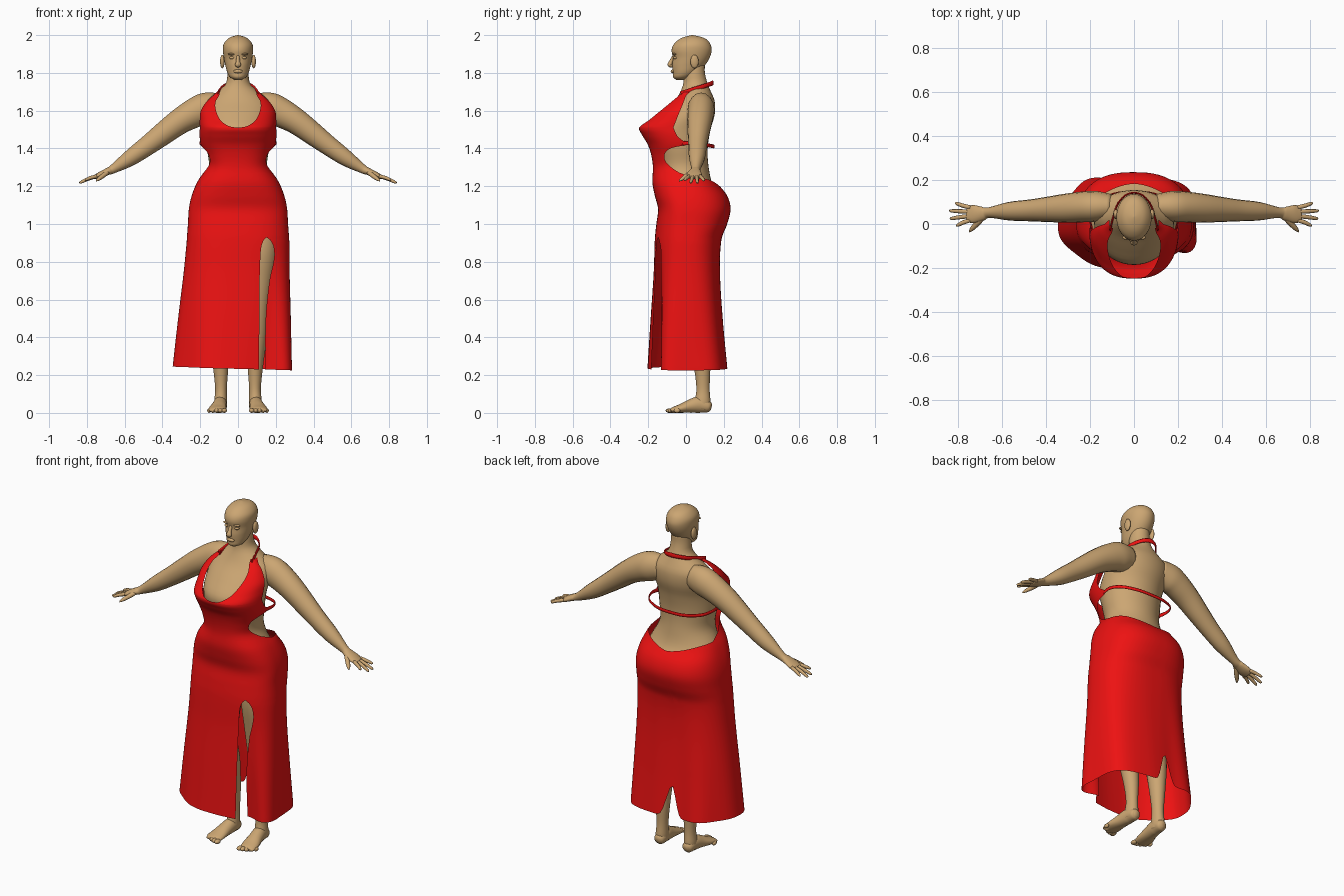
import bpy, bmesh
from math import sin, cos, pi, radians, exp, copysign
from mathutils import Vector


def material(name, rgb):
    m = bpy.data.materials.new(name)
    m.diffuse_color = (*rgb, 1)
    return m


SKIN = material("skin", (0.6, 0.38, 0.17))
RED = material("red_cloth", (0.85, 0.006, 0.006))


def at(table, u):
    """Smooth interpolation of a table of (key, values...)."""
    if u <= table[0][0]:
        return list(table[0][1:])
    if u >= table[-1][0]:
        return list(table[-1][1:])
    i = max(k for k in range(len(table) - 1) if table[k][0] <= u)
    p, q = table[i], table[i + 1]
    o, r = table[max(i - 1, 0)], table[min(i + 2, len(table) - 1)]
    h = q[0] - p[0]
    f = (u - p[0]) / h
    out = []
    for j in range(1, len(p)):
        m0 = (q[j] - o[j]) / (q[0] - o[0]) * h
        m1 = (r[j] - p[j]) / (r[0] - p[0]) * h
        out.append((2*f**3 - 3*f*f + 1)*p[j] + (f**3 - 2*f*f + f)*m0
                   + (3*f*f - 2*f**3)*q[j] + (f**3 - f*f)*m1)
    return out


def skin_rows(name, rows, mat, closed=True, caps=True):
    """Bridge rows of points into one smooth surface."""
    bm = bmesh.new()
    vs = [[bm.verts.new(p) for p in row] for row in rows]
    n = len(rows[0])
    for a, b in zip(vs, vs[1:]):
        for i in range(n if closed else n - 1):
            j = (i + 1) % n
            bm.faces.new((a[i], a[j], b[j], b[i]))
    if caps:
        bm.faces.new(vs[0])
        bm.faces.new(vs[-1])
    bmesh.ops.remove_doubles(bm, verts=bm.verts, dist=1e-5)
    bmesh.ops.recalc_face_normals(bm, faces=bm.faces)
    for f in bm.faces:
        f.smooth = True
    me = bpy.data.meshes.new(name)
    bm.to_mesh(me)
    bm.free()
    me.materials.append(mat)
    ob = bpy.data.objects.new(name, me)
    bpy.context.collection.objects.link(ob)
    return ob


def stack(name, table, steps=50, n=40):
    """Upright loft from (z, half width, front y, back y)."""
    rows = []
    for k in range(steps + 1):
        z = table[0][0] + (table[-1][0] - table[0][0]) * k / steps
        a, f, b = at(table, z)
        rows.append([(a*sin(2*pi*i/n), (f+b)/2 - (b-f)/2*cos(2*pi*i/n), z) for i in range(n)])
    return skin_rows(name, rows, SKIN)


def tube(name, pts, mat=SKIN, side=1, n=16, per=5):
    """Oval tube through (x, y, z, side radius, up radius)."""
    table = [(i, *p) for i, p in enumerate(pts)]
    rows, total = [], (len(pts) - 1) * per
    for k in range(total + 1):
        u = k / per
        x, y, z, w, h = at(table, u)
        t = (Vector(at(table, u + .05)[:3]) - Vector(at(table, u - .05)[:3])).normalized()
        s = t.cross(Vector((0, 0, 1)) if abs(t.z) < .9 else Vector((0, 1, 0))).normalized()
        up = s.cross(t)
        ring = [Vector((x, y, z)) + s*w*cos(2*pi*i/n) + up*h*sin(2*pi*i/n) for i in range(n)]
        rows.append([(p.x * side, p.y, p.z) for p in ring])
    return skin_rows(name, rows, mat)


def ball(name, loc, size):
    bpy.ops.mesh.primitive_uv_sphere_add(segments=16, ring_count=10, location=loc)
    ob = bpy.context.object
    ob.name, ob.scale = name, size
    ob.data.materials.append(SKIN)
    bpy.ops.object.shade_smooth()


# Torso, neck and head
stack("torso", [(.88, .17, -.08, .14), (1, .225, -.1, .19), (1.1, .235, -.11, .215),
                (1.2, .2, -.14, .145), (1.3, .155, -.15, .12), (1.4, .165, -.165, .115),
                (1.5, .175, -.185, .13), (1.58, .182, -.125, .152), (1.65, .17, -.06, .152),
                (1.7, .11, -.03, .132), (1.74, .066, -.015, .115), (1.8, .055, -.01, .1),
                (1.85, .05, 0, .1)])
stack("head", [(1.762, .015, -.05, -.01), (1.775, .04, -.067, .025), (1.8, .056, -.07, .06),
               (1.84, .067, -.073, .1), (1.88, .075, -.07, .125), (1.92, .08, -.076, .136),
               (1.95, .077, -.066, .13), (1.975, .06, -.04, .112), (1.99, .038, -.01, .082),
               (2, .003, .03, .036)])
tube("nose", [(0, -.066, 1.89, .008, .006), (0, -.079, 1.86, .011, .01),
              (0, -.085, 1.842, .016, .012), (0, -.07, 1.833, .008, .004)])
ball("lips", (0, -.07, 1.808), (.025, .011, .01))
for s, tag in ((1, "left"), (-1, "right")):
    ball(tag + "_ear", (s*.083, .045, 1.86), (.012, .022, .036))
    ball(tag + "_eye", (s*.031, -.056, 1.88), (.015, .012, .008))
    ball(tag + "_brow", (s*.032, -.06, 1.899), (.022, .012, .006))

    # Arms and hands
    tube(tag + "_arm", [(.1, .08, 1.625, .055, .07), (.17, .08, 1.612, .07, .083),
                        (.23, .078, 1.588, .07, .078), (.31, .072, 1.542, .066, .068),
                        (.4, .066, 1.475, .057, .06), (.47, .062, 1.422, .05, .053),
                        (.57, .058, 1.35, .042, .043), (.66, .052, 1.292, .024, .024),
                        (.69, .047, 1.278, .032, .019), (.73, .045, 1.26, .041, .016),
                        (.76, .047, 1.247, .036, .011)], side=s)
    for i, (y0, y1, x1) in enumerate([(.075, .094, .815), (.056, .06, .84),
                                      (.037, .025, .838), (.018, -.006, .81)]):
        z1 = 1.22 + (.84 - x1) * .5
        tube(f"{tag}_finger_{i}", [(.745, y0, 1.254, .01, .01),
                                   ((.75 + x1)/2, (y0 + y1)/2, (1.255 + z1)/2, .0095, .0095),
                                   (x1 - .006, y1, z1, .007, .007), (x1, y1, z1 - .003, .002, .002)],
             side=s, n=10, per=3)
    tube(tag + "_thumb", [(.69, .03, 1.275, .014, .012), (.715, .002, 1.255, .013, .012),
                          (.738, -.022, 1.238, .01, .009), (.75, -.036, 1.228, .003, .003)],
         side=s, n=10, per=3)

    # Legs, feet and toes
    tube(tag + "_leg", [(.115, .05, 1.0, .1, .1), (.115, .04, .85, .1, .105),
                        (.11, .035, .7, .078, .08), (.105, .04, .56, .06, .062),
                        (.1, .065, .42, .056, .06), (.092, .085, .25, .041, .044),
                        (.09, .09, .13, .031, .035), (.092, .088, .06, .034, .042),
                        (.092, .085, .02, .032, .04)], side=s, n=24)
    tube(tag + "_foot", [(.092, .135, .028, .012, .014), (.092, .12, .032, .03, .03),
                         (.094, .07, .043, .036, .043), (.1, .02, .035, .04, .035),
                         (.107, -.03, .023, .047, .023), (.11, -.065, .016, .046, .016),
                         (.11, -.08, .012, .04, .01)], side=s)
    for i in range(5):
        ball(f"{tag}_toe_{i}", (s*(.073 + .02*i), -.087 + .0025*i*i, .012),
             (.015 - .0012*i, .021 - .001*i, .012))

# Dress cross-sections: z, half width, front y, back y
DRESS = [(.23, .315, -.2, .23), (.5, .298, -.185, .2), (.75, .28, -.17, .182),
         (.92, .271, -.165, .188), (1, .265, -.157, .218), (1.08, .26, -.148, .236),
         (1.15, .245, -.165, .218), (1.22, .217, -.178, .165), (1.3, .17, -.175, .13),
         (1.36, .177, -.183, .13), (1.42, .197, -.202, .13), (1.47, .205, -.232, .14),
         (1.51, .205, -.248, .14), (1.55, .205, -.208, .14), (1.6, .198, -.152, .14),
         (1.65, .165, -.092, .14), (1.68, .132, -.05, .14), (1.7, .112, -.03, .14)]


def cloth(deg, z):
    a, f, b = at(DRESS, z)
    t = radians(deg)
    c, s = cos(t), sin(t)
    x = a * copysign(abs(s)**.8, s)
    y = (f if c > 0 else -b) * copysign(abs(c)**.8, 1) * (1 if c > 0 else -1)
    k = max(0, (.9 - z) / .67)
    wave = 1 + k*(.035*cos(5*t + 1.2) - .1*exp(-((deg - 192) / 13)**2))
    # the panel beside the slit falls back behind the front panel
    y += .06 * k * exp(-((deg - 27) / 18)**2) if 23 < deg < 90 else 0
    return (x*wave - .022*k, y*wave, z)


SLIT = [(.23, 21, 28), (.5, 20.5, 28), (.7, 20.5, 33), (.82, 21, 40), (.88, 22, 39),
        (.915, 25, 34), (.93, 29, 29), (.94, 29, 29), (1.3, 29, 29)]
WAIST = [(0, 1.27), (60, 1.27), (90, 1.25), (135, 1.235), (180, 1.195)]


def waist(deg):
    d = abs(deg) % 360
    return at(WAIST, min(d, 360 - d))[0]


# Skirt with front slit and small notch in the back hem
N, M = 160, 70
rows = []
for k in range(M + 1):
    row = []
    for i in range(N + 1):
        nominal = 29 + 360*i/N
        low = .235 - .01*sin(radians(nominal)) + .18*exp(-((nominal - 188) / 5)**2)
        z = low + (waist(nominal) - low) * k / M
        l, r = at(SLIT, z)
        if z >= .93:
            l = r = 29
        row.append(cloth(r + (360 + l - r)*i/N, z))
    rows.append(row)
skin_rows("skirt", rows, RED, closed=False, caps=False)

# Bodice front between the side cut-outs
SIDE = [(1.25, 98), (1.275, 76), (1.3, 62), (1.33, 56), (1.37, 60), (1.4, 74),
        (1.415, 88), (1.435, 89), (1.46, 83), (1.51, 79)]
rows = []
for k in range(31):
    row = []
    for i in range(61):
        edge = at(SIDE, 1.25 + .26*k/30)[0]
        deg = edge * (i/30 - 1)
        z0 = waist(deg)
        row.append(cloth(deg, z0 + (1.51 - z0)*k/30))
    rows.append(row)
skin_rows("bodice", rows, RED, closed=False, caps=False)

# Halter panels either side of the round neckline
HALTER = [(1.51, 0, 79), (1.515, 7, 79), (1.525, 13, 79.5), (1.55, 22, 80), (1.6, 31, 82),
          (1.65, 41, 86), (1.68, 45, 90), (1.7, 55, 95)]
for s, tag in ((1, "left"), (-1, "right")):
    rows = []
    for k in range(31):
        z = 1.51 + .19 * (k/30)**1.5
        l, r = at(HALTER, z)
        rows.append([cloth(s*(l + (r - l)*i/20), z) for i in range(21)])
    skin_rows(tag + "_halter", rows, RED, closed=False, caps=False)

# Neck strap and back strap
neck = [(.108, -.025, 1.685, .004, .018), (.095, .03, 1.708, .004, .014),
        (.075, .09, 1.728, .004, .012), (.04, .13, 1.742, .004, .012)]
back = [(.195, -.02, 1.428, .003, .012), (.2, .04, 1.428, .003, .01),
        (.17, .1, 1.42, .003, .01), (.09, .14, 1.412, .003, .01)]
for name, half, mid in (("neck_strap", neck, (0, .142, 1.747, .004, .014)),
                        ("back_strap", back, (0, .148, 1.41, .003, .01))):
    tube(name, half + [mid] + [(-p[0], *p[1:]) for p in reversed(half)], RED, n=8)
